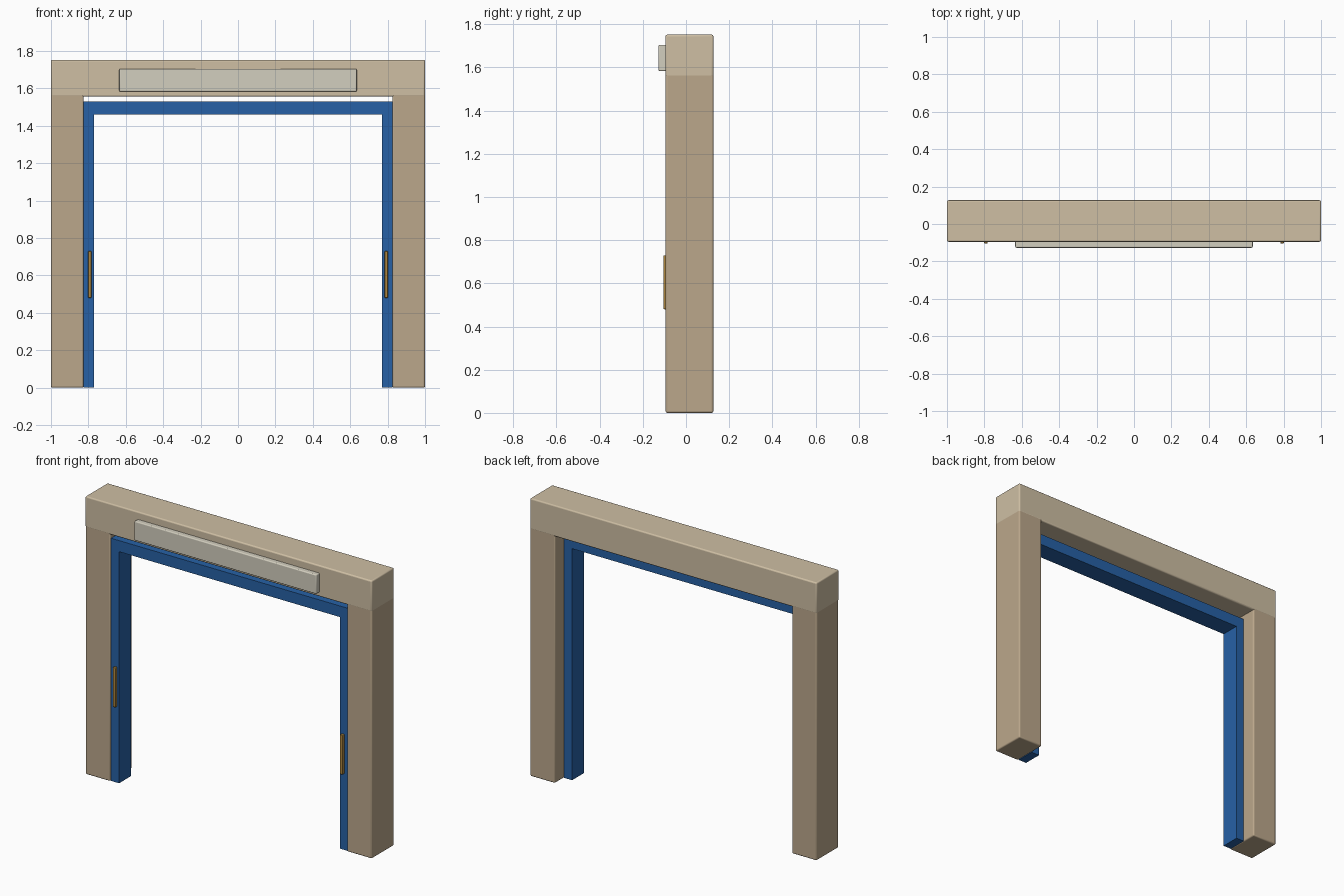
import bpy, bmesh, math

if "Cube" in bpy.data.objects:
    bpy.data.objects.remove(bpy.data.objects["Cube"])


def material(name, rgb):
    m = bpy.data.materials.new(name)
    m.diffuse_color = (*rgb, 1)
    m.use_nodes = True
    m.node_tree.nodes["Principled BSDF"].inputs["Base Color"].default_value = m.diffuse_color
    return m


STONE = material("stone", (0.50, 0.39, 0.26))
LIGHT_STONE = material("light_stone", (0.62, 0.52, 0.37))
BLUE = material("blue_paint", (0.02, 0.12, 0.38))
PANEL = material("pale_panel", (0.65, 0.62, 0.52))
BRASS = material("brass", (0.42, 0.24, 0.05))


def finish(bm, name, mat, bevel=0.0):
    bmesh.ops.recalc_face_normals(bm, faces=bm.faces)
    mesh = bpy.data.meshes.new(name)
    bm.to_mesh(mesh)
    bm.free()
    mesh.materials.append(mat)
    obj = bpy.data.objects.new(name, mesh)
    bpy.context.collection.objects.link(obj)
    if bevel:
        mod = obj.modifiers.new("rounded_edges", 'BEVEL')
        mod.width = bevel
        mod.segments = 3
        bpy.ops.object.select_all(action='DESELECT')
        obj.select_set(True)
        bpy.context.view_layer.objects.active = obj
        bpy.ops.object.shade_smooth_by_angle(angle=math.radians(35))
    return obj


def box(name, lo, hi, mat, bevel=0.0):
    bm = bmesh.new()
    bmesh.ops.create_cube(bm, size=1)
    for v in bm.verts:
        v.co = [lo[i] + (v.co[i] + 0.5) * (hi[i] - lo[i]) for i in range(3)]
    return finish(bm, name, mat, bevel)


# Side pillars and door handles, left and right
for side, s in (("left", -1), ("right", 1)):
    def mirrored(name, x0, x1, y, z, mat, bevel):
        xs = sorted((s * x0, s * x1))
        box(f"{side}_{name}", (xs[0], y[0], z[0]), (xs[1], y[1], z[1]), mat, bevel)
    mirrored("pillar", 0.826, 0.9995, (-0.0945, 0.1265), (0, 1.7515), STONE, 0.008)
    mirrored("handle", 0.783, 0.802, (-0.104, -0.083), (0.48, 0.73), BRASS, 0.004)

# Beam across the top, with the blank sign panel on its front
box("top_beam", (-1, -0.095, 1.556), (1, 0.127, 1.752), LIGHT_STONE, 0.008)
box("sign_panel", (-0.635, -0.127, 1.583), (0.635, -0.09, 1.705), PANEL, 0.006)

# Blue door frame: one U-shaped profile extruded in depth
profile = [(-0.826, 0), (-0.77, 0), (-0.77, 1.46), (0.77, 1.46),
           (0.77, 0), (0.826, 0), (0.826, 1.53), (-0.826, 1.53)]
bm = bmesh.new()
face = bm.faces.new([bm.verts.new((x, -0.085, z)) for x, z in profile])
ext = bmesh.ops.extrude_face_region(bm, geom=[face], use_keep_orig=True)
bmesh.ops.translate(bm, vec=(0, 0.12, 0),
                    verts=[g for g in ext["geom"] if isinstance(g, bmesh.types.BMVert)])
finish(bm, "door_frame", BLUE)
